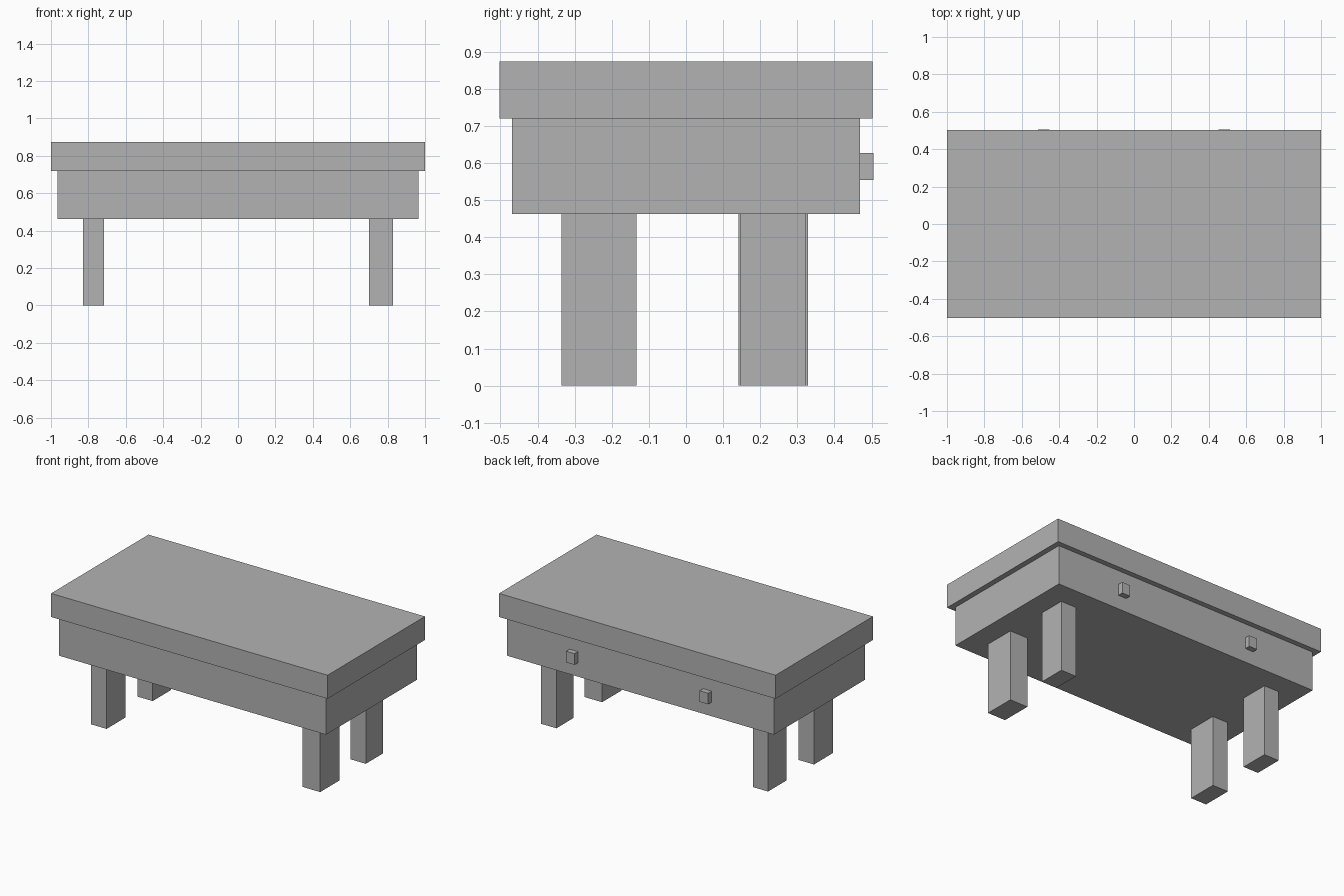
import bpy

cube = bpy.data.objects.get("Cube")
if cube:
    bpy.data.objects.remove(cube, do_unlink=True)

# One plain grey for the whole table
grey = bpy.data.materials.new("plain grey")
grey.use_nodes = True
colour = (0.45, 0.45, 0.45, 1)
grey.diffuse_color = colour
grey.node_tree.nodes["Principled BSDF"].inputs["Base Color"].default_value = colour


def box(name, x, y, z):
    """Add a box spanning the given (low, high) ranges."""
    bpy.ops.mesh.primitive_cube_add(size=1, location=[sum(r) / 2 for r in (x, y, z)])
    obj = bpy.context.object
    obj.name = name
    obj.scale = [r[1] - r[0] for r in (x, y, z)]
    bpy.ops.object.transform_apply(location=False, rotation=False, scale=True)
    obj.data.materials.append(grey)
    return obj


# Slab top and the apron box under it
BODY_BOTTOM, BODY_TOP, HEIGHT = 0.463, 0.72, 0.874
box("table_top", (-1, 1), (-0.503, 0.503), (BODY_TOP, HEIGHT))
box("apron", (-0.965, 0.965), (-0.469, 0.469), (BODY_BOTTOM, BODY_TOP))

# Four legs, slightly uneven in width
legs = {
    "front_right_leg": ((-0.829, -0.716), (-0.335, -0.138)),
    "front_left_leg": ((0.70, 0.829), (-0.335, -0.133)),
    "back_right_leg": ((-0.824, -0.716), (0.141, 0.329)),
    "back_left_leg": ((0.712, 0.823), (0.145, 0.322)),
}
for name, (x, y) in legs.items():
    box(name, x, y, (0, BODY_BOTTOM))

# Two square drawer knobs on the back
for name, side in (("right_knob", -1), ("left_knob", 1)):
    box(name, sorted((side * 0.453, side * 0.513)), (0.469, 0.505), (0.554, 0.627))
